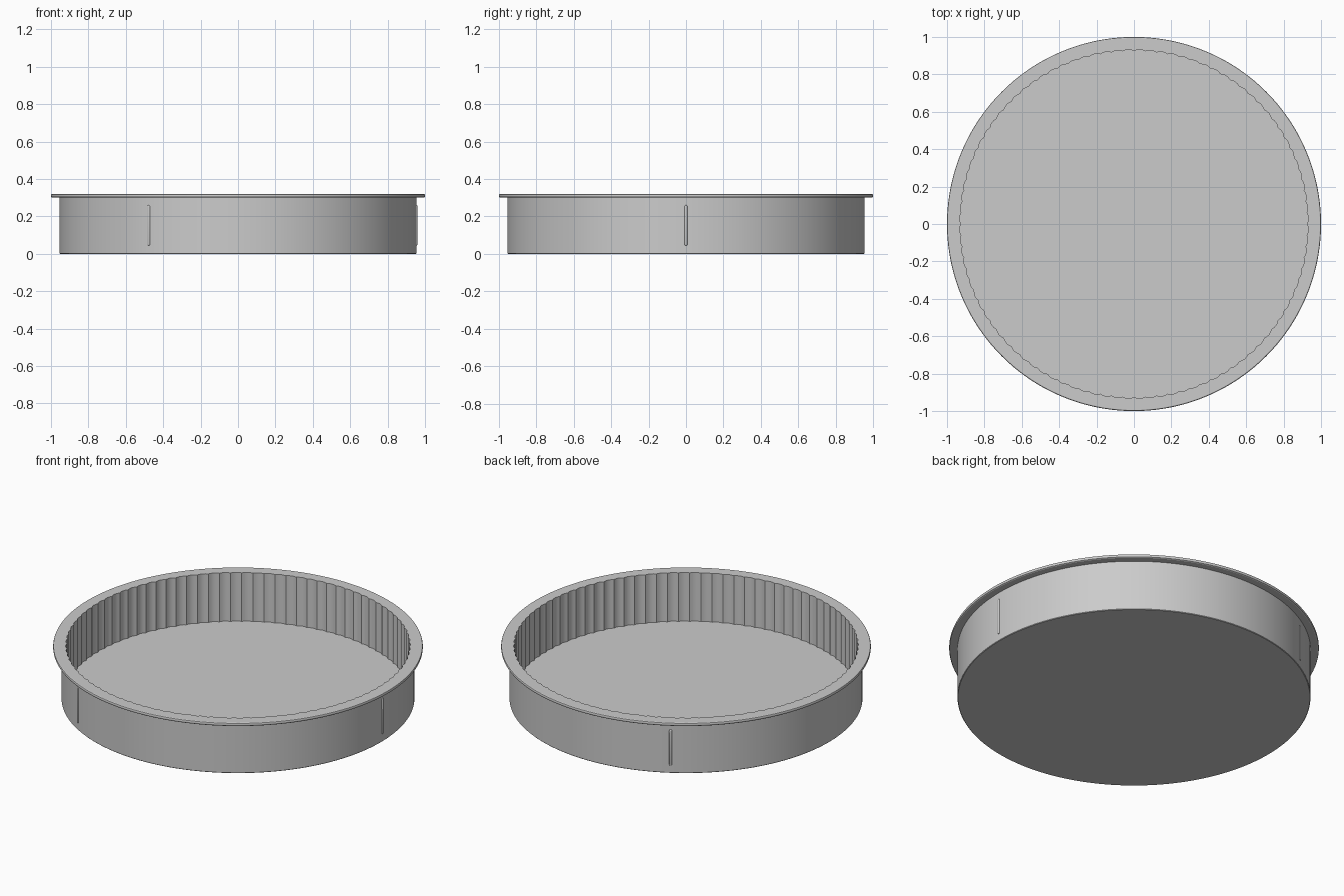
import bpy, bmesh
from math import sin, cos, pi, radians

if "Cube" in bpy.data.objects:
    bpy.data.objects.remove(bpy.data.objects["Cube"])

FLUTES = 96
SEG = FLUTES * 4


def make_object(name, bm):
    bmesh.ops.recalc_face_normals(bm, faces=bm.faces)
    mesh = bpy.data.meshes.new(name)
    bm.to_mesh(mesh)
    bm.free()
    ob = bpy.data.objects.new(name, mesh)
    bpy.context.collection.objects.link(ob)
    bpy.ops.object.select_all(action='DESELECT')
    ob.select_set(True)
    bpy.context.view_layer.objects.active = ob
    bpy.ops.object.shade_smooth_by_angle(angle=radians(25))
    return ob


# Round tray: closed lathe profile (radius, height, fluted inner wall or not)
profile = [
    (0.952, 0.0, False), (0.955, 0.003, False), (0.955, 0.30, False),
    (0.993, 0.30, False), (0.998, 0.303, False), (1.0, 0.308, False),
    (1.0, 0.313, False), (0.998, 0.318, False), (0.994, 0.32, False),
    (0.925, 0.32, True), (0.925, 0.03, True),
]
bm = bmesh.new()
rings = []
for r, z, fluted in profile:
    ring = []
    for i in range(SEG):
        a = 2 * pi * i / SEG
        rr = r + (0.008 * abs(sin(a * FLUTES / 2)) if fluted else 0)
        ring.append(bm.verts.new((rr * cos(a), rr * sin(a), z)))
    rings.append(ring)
for lo, hi in zip(rings, rings[1:]):
    for i in range(SEG):
        j = (i + 1) % SEG
        bm.faces.new((lo[i], lo[j], hi[j], hi[i]))
bm.faces.new(rings[0])     # underside
bm.faces.new(rings[-1])    # inside floor
make_object("tray_body", bm)

# Three slim raised grip ribs on the outer wall
for n in range(3):
    bm = bmesh.new()
    bmesh.ops.create_uvsphere(bm, u_segments=24, v_segments=12, radius=1)
    for v in bm.verts:
        up = 0.10 if v.co.z > -0.001 else -0.10
        v.co = (v.co.x * 0.006, v.co.y * 0.008, v.co.z * 0.008 + up)
    rib = make_object(f"grip_rib_{n + 1}", bm)
    a = 2 * pi * n / 3
    rib.location = (0.954 * cos(a), 0.954 * sin(a), 0.152)
    rib.rotation_euler.z = a
